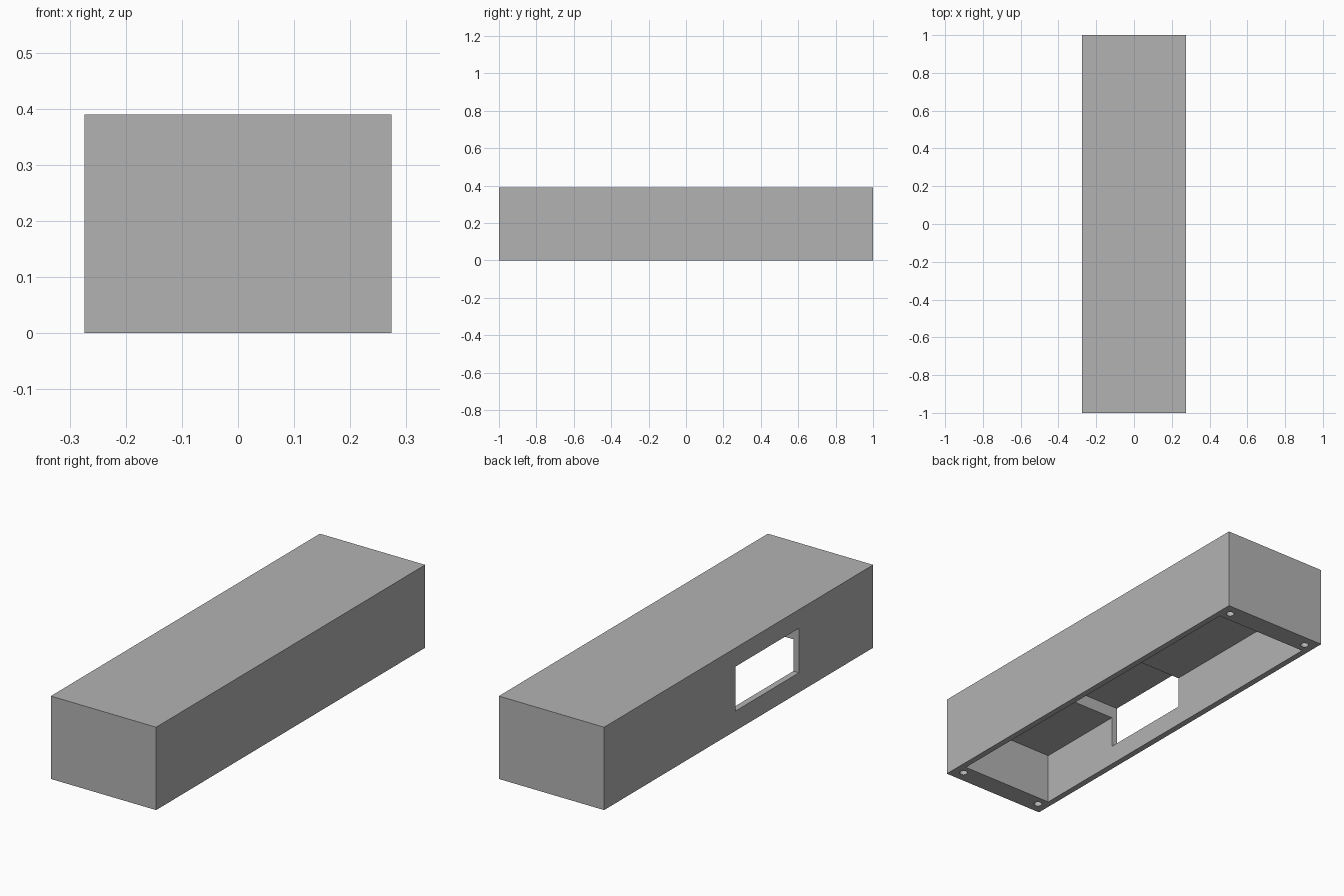
import bpy

cube = bpy.data.objects.get("Cube")
if cube:
    bpy.data.objects.remove(cube, do_unlink=True)

# Overall size and wall sizes
HALF_X, HALF_Y, HEIGHT = 0.274, 1.0, 0.39
INNER_X, INNER_Y, CEILING = 0.245, 0.9, 0.243
OUTSIDE = 0.1

grey = bpy.data.materials.new("plain grey")
grey.diffuse_color = (0.45, 0.45, 0.45, 1)
grey.use_nodes = True
grey.node_tree.nodes["Principled BSDF"].inputs["Base Color"].default_value = grey.diffuse_color


def box(name, low, high):
    """Box between two opposite corners."""
    centre = [(a + b) / 2 for a, b in zip(low, high)]
    bpy.ops.mesh.primitive_cube_add(size=1, location=centre)
    obj = bpy.context.object
    obj.name = name
    obj.scale = [b - a for a, b in zip(low, high)]
    bpy.ops.object.transform_apply(location=True, rotation=True, scale=True)
    obj.data.materials.append(grey)
    return obj


def cut(target, cutter):
    """Subtract the cutter from the target and remove it."""
    cutter.hide_render = True
    mod = target.modifiers.new("cut", "BOOLEAN")
    mod.operation = "DIFFERENCE"
    mod.solver = "EXACT"
    mod.object = cutter
    bpy.context.view_layer.objects.active = target
    bpy.ops.object.modifier_apply(modifier=mod.name)
    bpy.data.objects.remove(cutter, do_unlink=True)


# Solid outer block
housing = box("housing", (-HALF_X, -HALF_Y, 0), (HALF_X, HALF_Y, HEIGHT))

# Main cavity, open underneath
cut(housing, box("cavity_cutter", (-INNER_X, -INNER_Y, -OUTSIDE), (INNER_X, INNER_Y, CEILING)))

# Side window that also forms a raised pocket in the ceiling
cut(housing, box("window_cutter", (-HALF_X - OUTSIDE, -0.448, 0.093), (INNER_X, 0.022, 0.302)))

# Blind screw holes in the four bottom corners
for sx in (-1, 1):
    for sy in (-1, 1):
        bpy.ops.mesh.primitive_cylinder_add(
            vertices=32, radius=0.018, depth=0.4, location=(sx * 0.221, sy * 0.945, 0))
        hole = bpy.context.object
        hole.name = "screw_hole_cutter"
        hole.data.materials.append(grey)
        cut(housing, hole)

# Smooth hole walls, sharp corners
bpy.ops.object.select_all(action="DESELECT")
housing.select_set(True)
bpy.context.view_layer.objects.active = housing
bpy.ops.object.shade_smooth_by_angle()
